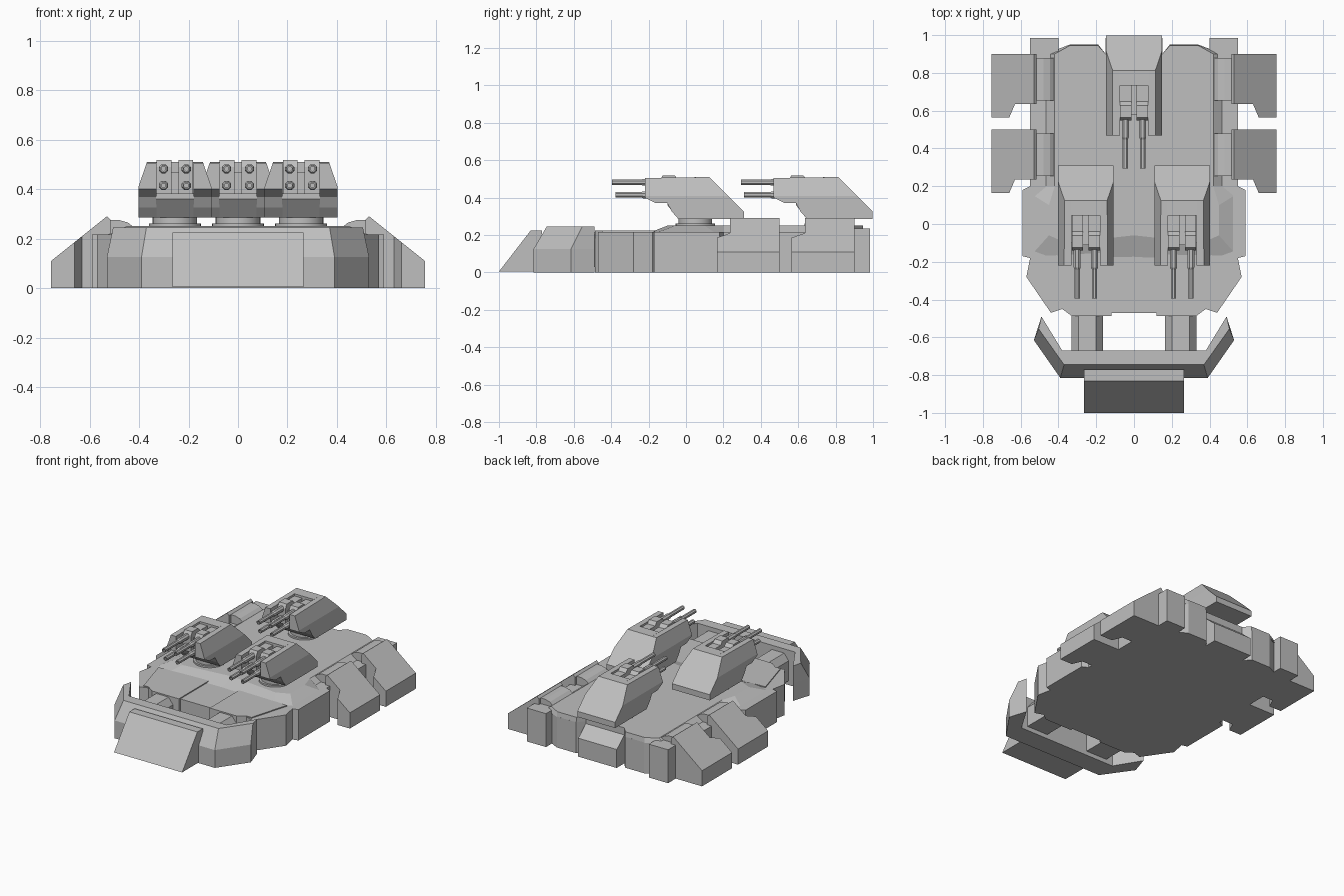
import bpy, bmesh, math
from mathutils import Vector

cube = bpy.data.objects.get("Cube")
if cube:
    bpy.data.objects.remove(cube, do_unlink=True)

GREY = (0.52, 0.52, 0.52, 1)
armour = bpy.data.materials.new("armour grey")
armour.use_nodes = True
armour.diffuse_color = GREY
armour.node_tree.nodes["Principled BSDF"].inputs["Base Color"].default_value = GREY


def loft(name, rings, cuts=(), at=(0, 0, 0)):
    """Skin a stack of matching 3D rings, cap the ends, then trim with planes."""
    bm = bmesh.new()
    loops = [[bm.verts.new(p) for p in ring] for ring in rings]
    for a, b in zip(loops, loops[1:]):
        for i in range(len(a)):
            j = (i + 1) % len(a)
            bm.faces.new((a[i], a[j], b[j], b[i]))
    bm.faces.new(loops[0])
    bm.faces.new(loops[-1])
    for point, normal in cuts:
        geom = bm.verts[:] + bm.edges[:] + bm.faces[:]
        cut = bmesh.ops.bisect_plane(bm, geom=geom, plane_co=point, plane_no=normal, clear_outer=True)
        edges = [e for e in cut["geom_cut"] if isinstance(e, bmesh.types.BMEdge)]
        bmesh.ops.holes_fill(bm, edges=edges)
    bmesh.ops.recalc_face_normals(bm, faces=bm.faces[:])
    mesh = bpy.data.meshes.new(name)
    bm.to_mesh(mesh)
    bm.free()
    mesh.materials.append(armour)
    obj = bpy.data.objects.new(name, mesh)
    obj.location = at
    bpy.context.collection.objects.link(obj)
    return obj


def flat(outline, z):
    return [(x, y, z) for x, y in outline]


def both(half):
    """Complete a right-hand outline with its mirror image."""
    return half + [(-x, y) for x, y in reversed(half) if x > 0]


def box(name, x, y, z, at=(0, 0, 0)):
    base = [(x[0], y[0]), (x[1], y[0]), (x[1], y[1]), (x[0], y[1])]
    return loft(name, [flat(base, z[0]), flat(base, z[1])], at=at)


def along_x(name, profile, x0, x1, cuts=(), at=(0, 0, 0)):
    return loft(name, [[(x, y, z) for y, z in profile] for x in (x0, x1)], cuts, at)


def along_y(name, profile, y0, y1, cuts=()):
    return loft(name, [[(x, y, z) for x, z in profile] for y in (y0, y1)], cuts)


# Hull with stepped sides and tail
hull = both([(0, -.47), (.12, -.47), (.12, -.487), (.33, -.487), (.38, -.45), (.44, -.47),
             (.57, -.28), (.55, -.18), (.59, -.17), (.59, .18), (.55, .2), (.55, .92),
             (.4, .92), (.34, .95), (.19, .95), (.15, .9), (0, .9)])
loft("hull", [flat(hull, 0), flat(hull, .217)])

# Raised deck with sloping rim
deck_low = both([(0, -.18), (.42, -.19), (.53, -.15), (.53, .15), (.47, .2), (.47, .9),
                 (.34, .95), (.19, .95), (.15, .9)])
deck_top = both([(0, -.06), (.36, -.1), (.45, -.06), (.45, .1), (.42, .2), (.42, .9),
                 (.34, .945), (.19, .945), (.15, .9)])
loft("deck", [flat(deck_low, .215), flat(deck_top, .25)])

# Tail step
along_x("tail_step", [(.88, 0), (.985, 0), (.985, .13), (.97, .14), (.9, .2), (.88, .2)], -.15, .15)

# Bumper with chamfered front
rear = [(.49, -.49), (.38, -.67)]
wide = both([(.39, -.815), (.53, -.615)] + rear)
narrow = both([(.37, -.745), (.505, -.555)] + rear)
loft("bumper", [flat(wide, 0), flat(wide, .125), flat(narrow, .245)])

# Sloping front plate
along_x("front_plate", [(-1, .005), (-.83, .225), (-.77, .225), (-.77, .005)], -.265, .265)

for side, s in (("left", 1), ("right", -1)):
    # Bumper strut with chamfered top
    strut = [(.165, .03), (.165, .17), (.2, .215), (.295, .215), (.33, .17), (.33, .03)]
    along_y(side + "_strut", [(s * x, z) for x, z in strut], -.7, -.45)

    # Front deck panel
    panel = [(s * x, y) for x, y in [(.12, -.487), (.33, -.487), (.38, -.45), (.42, -.45), (.5, -.17), (.12, -.15)]]
    loft(side + "_front_panel", [flat(panel, .2), flat(panel, .224)])

    # Tail corner block
    box(side + "_tail_block", sorted((s * .4, s * .55)), (.85, .985), (0, .235))

    # Side pods: notched sloping skirt and inner hinge block
    for place, back in (("front", .5), ("rear", .9)):
        outline = [(s * x, back - y) for x, y in
                   [(.515, 0), (.755, 0), (.755, .335), (.66, .335), (.63, .265), (.515, .265)]]
        slope = (Vector((s * .53, 0, .29)), Vector((s * .18, 0, .225)))
        lip = (Vector((s * .53, 0, .29)), Vector((-s * .7, 0, .7)))
        loft(f"{side}_{place}_skirt", [flat(outline, 0), flat(outline, .3)], (slope, lip))
        hinge = [(.42, .2), (.42, .245), (.445, .265), (.48, .275), (.53, .275), (.53, .2)]
        along_y(f"{side}_{place}_hinge", [(s * x, z) for x, z in hinge], back - .245, back - .02)


def ring(radius, y, x, z, sides=8):
    turn = math.tau / sides
    return [(x + radius * math.cos((i + .5) * turn), y, z + radius * math.sin((i + .5) * turn))
            for i in range(sides)]


CHEEK = [(-.22, .505), (.125, .51), (.31, .325), (.31, .285), (-.04, .285),
         (-.075, .325), (-.1, .37), (-.16, .37), (-.22, .4)]
CORE = [(.045, .51), (.125, .51), (.31, .325), (.31, .285), (-.04, .285),
        (-.1, .36), (-.1, .385), (.045, .385)]


def turret(name, x, y):
    at = (x, y, 0)
    # Round pedestal
    for part, radius, low, high in (("base", .105, .24, .262), ("neck", .09, .26, .29)):
        bpy.ops.mesh.primitive_cylinder_add(vertices=32, radius=radius, depth=high - low,
                                            location=(x, y + .05, (low + high) / 2))
        obj = bpy.context.object
        obj.name = f"{name}_{part}"
        obj.data.materials.append(armour)
        bpy.ops.object.shade_smooth_by_angle()
    # Central body behind the gun slot
    along_x(name + "_core", CORE, -.077, .077, at=at)
    box(name + "_mantlet", (-.02, .02), (-.11, .05), (.38, .47), at)
    for side, s in (("left", 1), ("right", -1)):
        # Cheek armour, leaning inward at the top
        lean = (Vector((s * .147, 0, .41)), Vector((s * .1, 0, .034)))
        along_x(f"{name}_{side}_cheek", CHEEK, s * .075, s * .147, (lean,), at)
        # Gun housing
        housing = [(-.14, .38), (-.14, .49), (-.125, .518), (-.06, .518), (-.04, .495), (.05, .495), (.05, .38)]
        along_x(f"{name}_{side}_housing", housing, s * .014, s * .074, at=at)
        # Twin barrels with sleeves and hollow muzzles
        for level, z, tip in (("upper", .482, -.395), ("lower", .415, -.378)):
            steps = [(.02, -.1), (.02, -.23), (.015, -.24), (.015, tip), (.009, tip), (.009, tip + .03)]
            loft(f"{name}_{side}_{level}_barrel",
                 [ring(r, along, s * .046, z) for r, along in steps], at=at)


turret("left_turret", .255, 0)
turret("right_turret", -.255, 0)
turret("rear_turret", 0, .688)
